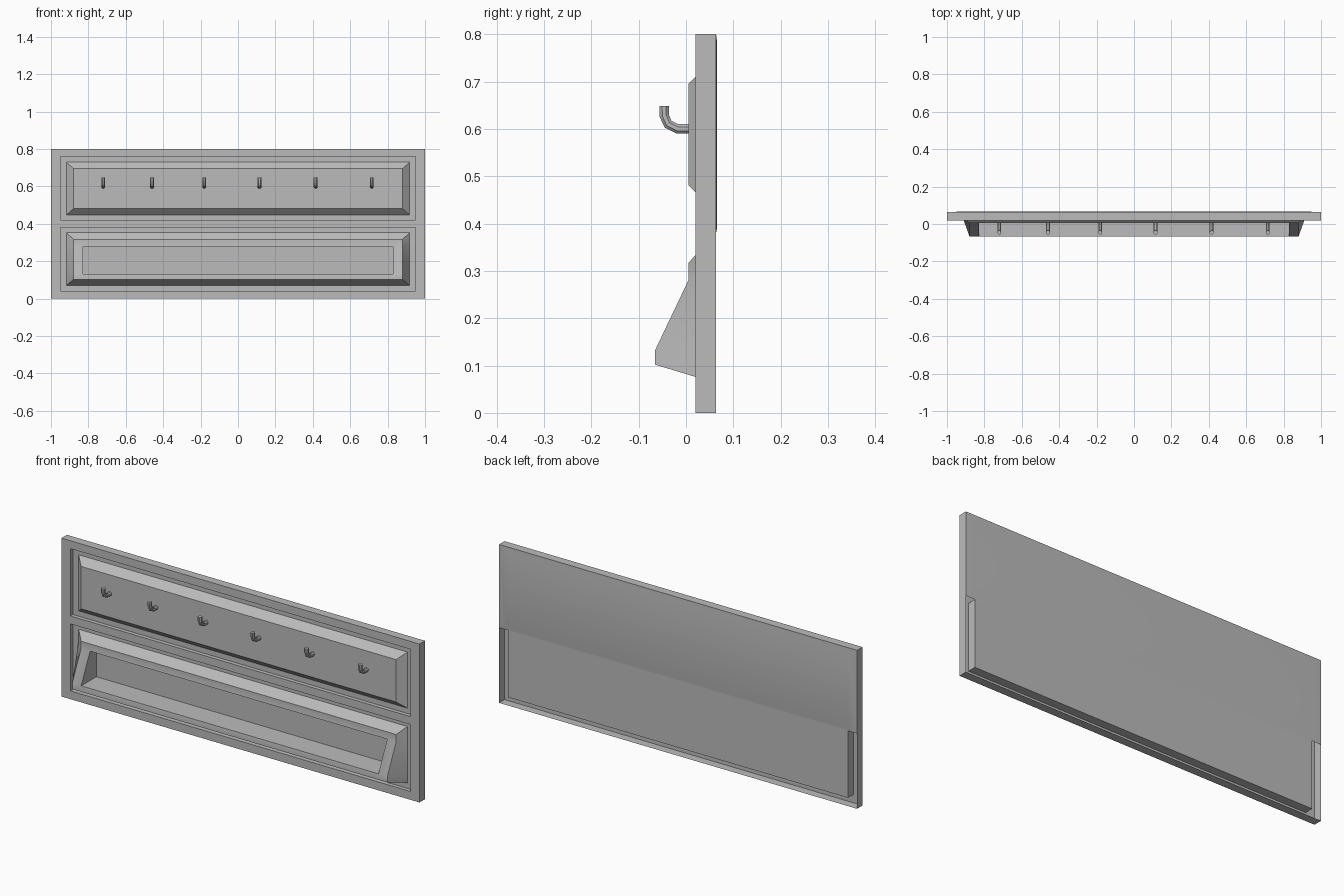
import bpy, bmesh, math
from mathutils import Vector

cube = bpy.data.objects.get("Cube")
if cube:
    bpy.data.objects.remove(cube, do_unlink=True)

grey = bpy.data.materials.new("plain_grey")
grey.use_nodes = True
colour = (0.5, 0.5, 0.5, 1)
grey.diffuse_color = colour
grey.node_tree.nodes["Principled BSDF"].inputs["Base Color"].default_value = colour


def finish(bm, name):
    bmesh.ops.remove_doubles(bm, verts=bm.verts, dist=0.0002)
    mesh = bpy.data.meshes.new(name)
    bm.to_mesh(mesh)
    bm.free()
    mesh.materials.append(grey)
    ob = bpy.data.objects.new(name, mesh)
    bpy.context.collection.objects.link(ob)
    bpy.ops.object.select_all(action="DESELECT")
    ob.select_set(True)
    bpy.context.view_layer.objects.active = ob
    bpy.ops.object.shade_smooth_by_angle(angle=math.radians(35))
    return ob


def loop(x, profile):
    """Mirrored outline: (y, z) profile up the +x side and down the -x side."""
    return [(x, y, z) for y, z in profile] + [(-x, y, z) for y, z in reversed(profile)]


def rect(x, z0, z1, y):
    return loop(x, [(y, z0), (y, z1)])


def loft(bm, loops, cap=False, flip=False):
    rings = [[bm.verts.new(p) for p in pts] for pts in loops]
    faces = []
    for a, b in zip(rings, rings[1:]):
        for i in range(len(a)):
            j = (i + 1) % len(a)
            faces.append([a[i], a[j], b[j], b[i]])
    if cap:
        faces.append(rings[-1])
    for f in faces:
        bm.faces.new(f[::-1] if flip else f)


FRONT, FLOOR, FACE, BACK, LIP = 0.02, 0.04, 0.005, 0.0635, -0.0655

# Front frame with two sunken grooves, open behind
bm = bmesh.new()
loft(bm, [rect(1, 0, 0.8, BACK), rect(1, 0, 0.8, FRONT)])
for edge, groove, panel in (((0, 0.4), (0.042, 0.38), (0.07, 0.354)),
                            ((0.4, 0.8), (0.42, 0.76), (0.447, 0.73))):
    loft(bm, [rect(1, *edge, FRONT), rect(0.95, *groove, FRONT),
              rect(0.95, *groove, FLOOR), rect(0.918, *panel, FLOOR)])
finish(bm, "front_frame")

# Upper raised panel
bm = bmesh.new()
loft(bm, [rect(0.918, 0.447, 0.73, FLOOR), rect(0.88, 0.481, 0.695, FACE)], cap=True)
finish(bm, "upper_panel")

# Lower panel with a forward-leaning tray
bm = bmesh.new()
mouth_low, mouth_high = (LIP, 0.132), (FACE, 0.28)
loft(bm, [loop(0.918, [(FLOOR, 0.07), (FLOOR, 0.105), (FLOOR, 0.3), (FLOOR, 0.354)]),
          loop(0.88, [(LIP, 0.102), mouth_low, mouth_high, (FACE, 0.317)]),
          loop(0.83, [mouth_low, mouth_low, mouth_high, mouth_high])])
loft(bm, [loop(0.83, [mouth_low, mouth_high]), rect(0.83, 0.132, 0.28, 0.055)], cap=True)
finish(bm, "lower_tray")

# Back panels: full width above, narrower below with a slot around it
bm = bmesh.new()
loft(bm, [rect(1, 0.38, 0.8, BACK), rect(0.95, 0.39, 0.785, 0.0655)], cap=True, flip=True)
finish(bm, "upper_back")
bm = bmesh.new()
loft(bm, [rect(0.95, 0.042, 0.38, FLOOR), rect(0.95, 0.042, 0.38, BACK)], cap=True, flip=True)
finish(bm, "lower_back")

# Coat hooks: eight-sided tube along a bent path
PATH = [Vector((0, y, z)) for y, z in
        ((0.01, 0.6), (-0.018, 0.6), (-0.038, 0.61), (-0.046, 0.628), (-0.046, 0.648))]


def hook(x, name):
    bm = bmesh.new()
    side = Vector((1, 0, 0))
    rings = []
    for i, p in enumerate(PATH):
        along = (PATH[min(i + 1, len(PATH) - 1)] - PATH[max(i - 1, 0)]).normalized()
        up = side.cross(along)
        ring = []
        for k in range(8):
            t = math.tau * (k + 0.5) / 8
            ring.append(p + Vector((x, 0, 0)) + 0.011 * (math.cos(t) * side + math.sin(t) * up))
        rings.append(ring)
    loft(bm, rings, cap=True)
    bmesh.ops.recalc_face_normals(bm, faces=bm.faces)
    finish(bm, name)


for n, x in enumerate((-0.72, -0.46, -0.18, 0.115, 0.415, 0.715)):
    hook(x, f"hook_{n + 1}")
